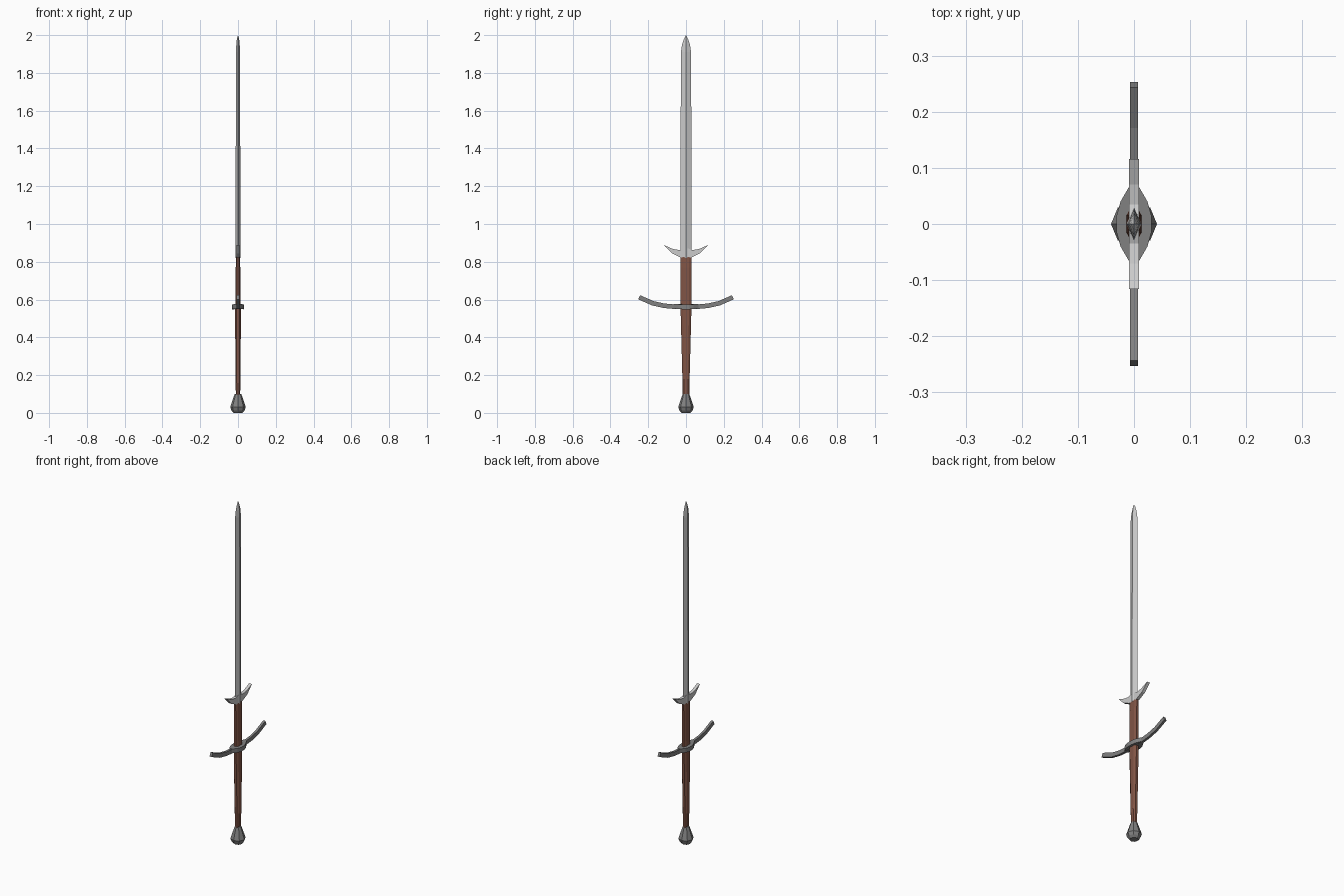
import bpy, bmesh, math

if "Cube" in bpy.data.objects:
    bpy.data.objects.remove(bpy.data.objects["Cube"])


def material(name, rgb):
    m = bpy.data.materials.new(name)
    m.diffuse_color = (*rgb, 1)
    m.use_nodes = True
    m.node_tree.nodes["Principled BSDF"].inputs["Base Color"].default_value = m.diffuse_color
    return m


steel = material("steel", (0.8, 0.8, 0.8))
iron = material("iron", (0.22, 0.22, 0.22))
leather = material("leather", (0.22, 0.09, 0.06))


def finish(name, bm, mat):
    bmesh.ops.remove_doubles(bm, verts=bm.verts, dist=1e-5)
    bmesh.ops.recalc_face_normals(bm, faces=bm.faces)
    me = bpy.data.meshes.new(name)
    bm.to_mesh(me)
    bm.free()
    me.materials.append(mat)
    ob = bpy.data.objects.new(name, me)
    bpy.context.collection.objects.link(ob)
    return ob


def loft(name, rings, mat):
    """Skin a list of equal-length point rings and cap both ends."""
    bm = bmesh.new()
    vs = [[bm.verts.new(p) for p in r] for r in rings]
    n = len(rings[0])
    for a, b in zip(vs, vs[1:]):
        for i in range(n):
            j = (i + 1) % n
            bm.faces.new((a[i], a[j], b[j], b[i]))
    bm.faces.new(vs[0][::-1])
    bm.faces.new(vs[-1])
    return finish(name, bm, mat)


def stack(name, section, levels, mat):
    """Unit section scaled to (z, half x, half y) levels."""
    return loft(name, [[(x * hx, y * hy, z) for x, y in section]
                       for z, hx, hy in levels], mat)


diamond = [(1, 0), (0, 1), (-1, 0), (0, -1)]
chamfer = [(1, -.55), (1, .55), (.5, 1), (-.5, 1),
           (-1, .55), (-1, -.55), (-.5, -1), (.5, -1)]
octagon = [(math.cos(i * math.pi / 4), math.sin(i * math.pi / 4)) for i in range(8)]

# Blade with central ridge and curved point
stack("blade", diamond, [(0.82, .013, .03), (1.91, .011, .027), (1.95, .009, .021),
                         (1.98, .006, .011), (2.0, .0003, .0005)], steel)

# Grip, wrapped ricasso and pommel
stack("grip", chamfer, [(0.09, .011, .017), (0.18, .014, .019), (0.56, .015, .029)], leather)
stack("ricasso_wrap", chamfer, [(0.56, .013, .029), (0.77, .012, .029), (0.825, .010, .029)], leather)
stack("pommel", octagon, [(0, .023, .023), (0.012, .034, .034), (0.03, .041, .041),
                          (0.09, .021, .021), (0.1, .017, .017)], iron)

# Parrying lugs: mirrored crescent profile
half = [(.03, .823), (.075, .845), (.116, .888), (.07, .868), (.035, .862)]
outline = [(0, .819)] + half + [(0, .874)] + [(-y, z) for y, z in reversed(half)]
loft("parrying_lugs", [[(x, y, z) for y, z in outline] for x in (-.009, .009)], steel)

# Crossguard: upswept bar and a lens-shaped collar
side = [(.06, .562), (.115, .567), (.175, .580), (.248, .612)]
path = [(-y, z) for y, z in reversed(side)] + [(0, .560)] + side
rings = []
for i, (y, z) in enumerate(path):
    y0, z0 = path[max(i - 1, 0)]
    y1, z1 = path[min(i + 1, len(path) - 1)]
    d = math.hypot(y1 - y0, z1 - z0)
    ny, nz = -(z1 - z0) / d * .012, (y1 - y0) / d * .012
    rings.append([(sx * .007, y + s * ny, z + s * nz)
                  for sx, s in ((-1, -1), (1, -1), (1, 1), (-1, 1))])
loft("crossguard", rings, iron)

quarter = [(.031, .015), (.024, .04), (.009, .066)]
right = [(x, -y) for x, y in reversed(quarter)] + quarter
lens = right + [(-x, -y) for x, y in right]
loft("guard_collar", [[(x, y, z + .08 * abs(y)) for x, y in lens] for z in (.547, .572)], iron)
